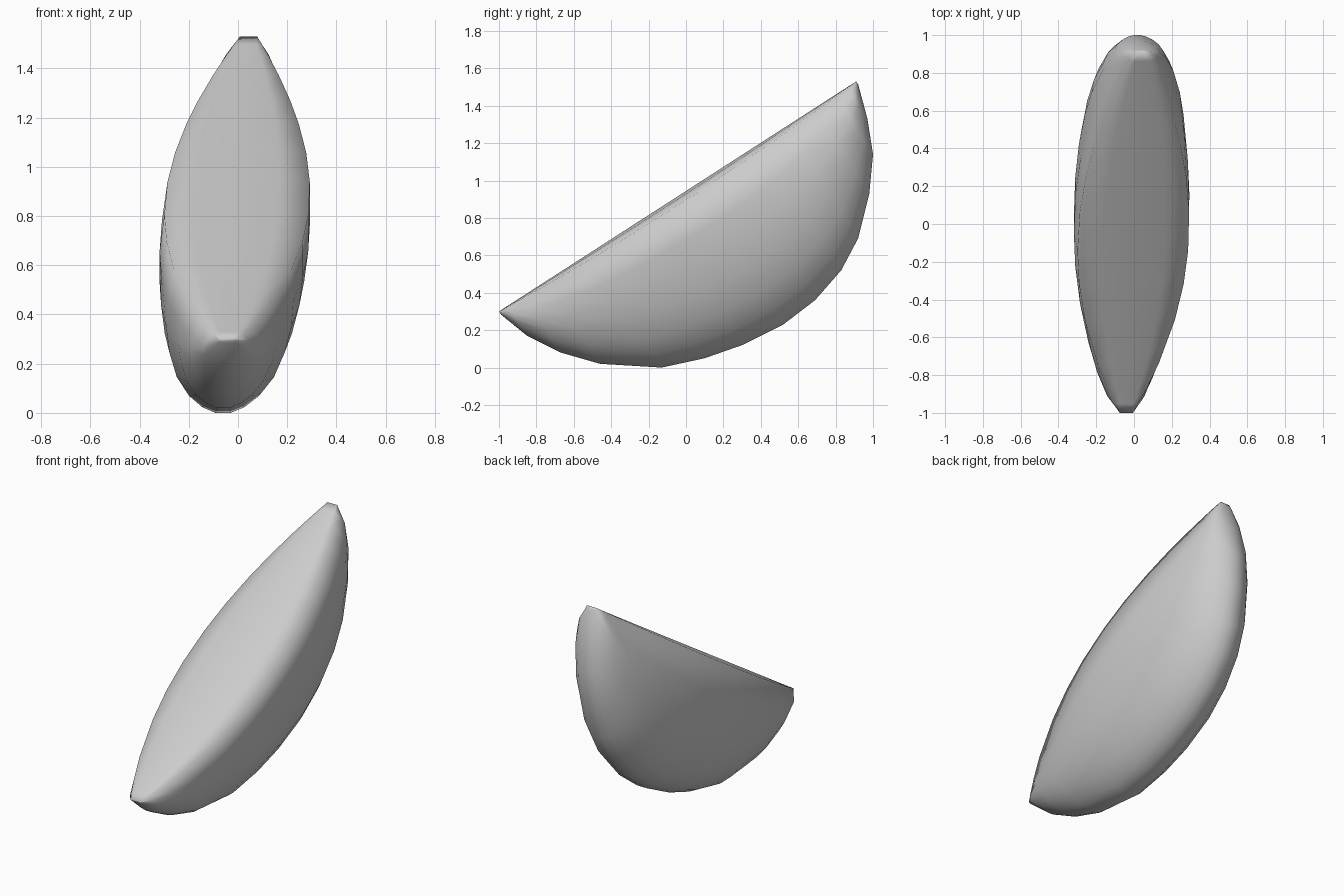
import bpy, bmesh, math

if "Cube" in bpy.data.objects:
    bpy.data.objects.remove(bpy.data.objects["Cube"])

# Side outline (y, z) of the rounded rind, from front tip to rear tip
RIM = [(-1.0, .30), (-.85, .17), (-.67, .08), (-.46, .02), (-.13, .0),
       (.10, .05), (.30, .12), (.52, .23), (.69, .36), (.83, .52),
       (.92, .69), (.98, .93), (1.0, 1.14), (.97, 1.33), (.91, 1.53)]
# Cross-section (depth share, width share), from cut face to rind ridge
SECTION = [(0, .96), (.22, 1), (.4, .98), (.58, .9), (.75, .76),
           (.88, .55), (.96, .33), (1, .12)]
CY, CZ = -.045, .915          # middle of the straight cut
L = math.hypot(1.91, 1.23)
AY, AZ = 1.91 / L, 1.23 / L   # direction of the cut
HALF = L / 2


def place(x, u, v):
    """Wedge coordinates (across, along, depth) to world, with a slight lean."""
    y = CY + AY * u + AZ * v
    z = CZ + AZ * u - AY * v
    return (x + .068 * (z - .9), y, z)


bm = bmesh.new()
rings = []
for y, z in RIM:
    u = (y - CY) * AY + (z - CZ) * AZ
    d = max((y - CY) * AZ - (z - CZ) * AY, .02)
    s = u / HALF
    q = max(0, 1 - s * s)
    w_cut = .036 + .27 * q * (1 - .1 * s)    # lens-shaped cut face
    w_body = .036 + .266 * q ** .6           # fuller flesh below it
    drop = .04 * q                           # cut edges sit below its middle

    def half(side):
        pts = []
        for t, f in SECTION:
            k = min(t / .4, 1)
            k = k * k * (3 - 2 * k)
            w = w_cut + (w_body - w_cut) * k
            pts.append(place(side * w * f, u, drop + t * (d - drop)))
        return pts

    # right side, left side, then the slightly raised cut face
    pts = half(1) + half(-1)[::-1]
    pts += [place(k * w_cut, u, drop * abs(k) * .6) for k in (-.55, 0, .55)]
    rings.append([bm.verts.new(p) for p in pts])

n = len(rings[0])
for a, b in zip(rings, rings[1:]):
    for i in range(n):
        j = (i + 1) % n
        bm.faces.new((a[i], a[j], b[j], b[i]))
bm.faces.new(rings[0])
bm.faces.new(rings[-1])
bmesh.ops.recalc_face_normals(bm, faces=bm.faces)

# Fruit wedge
mesh = bpy.data.meshes.new("wedge")
bm.to_mesh(mesh)
bm.free()
wedge = bpy.data.objects.new("wedge", mesh)
bpy.context.collection.objects.link(wedge)
bpy.context.view_layer.objects.active = wedge
wedge.select_set(True)
bpy.ops.object.shade_smooth_by_angle(angle=math.radians(115))
